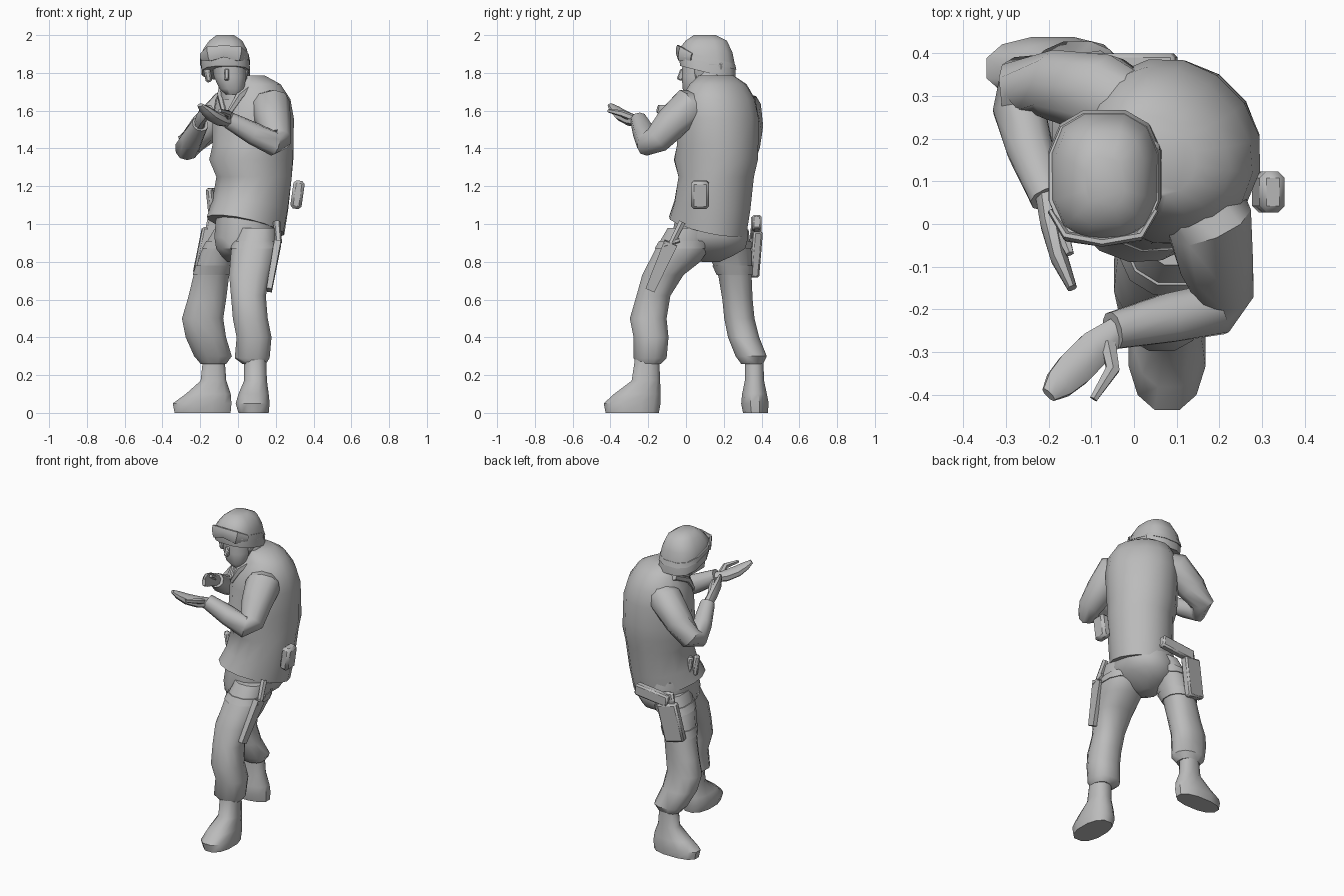
import bpy
import bmesh
from math import sin, cos, pi, radians
from mathutils import Vector, Matrix, Euler

if "Cube" in bpy.data.objects:
    bpy.data.objects.remove(bpy.data.objects["Cube"], do_unlink=True)

GREY = (0.5, 0.5, 0.5, 1.0)
material = bpy.data.materials.new("plain grey")
material.use_nodes = True
material.diffuse_color = GREY
material.node_tree.nodes["Principled BSDF"].inputs["Base Color"].default_value = GREY


def finish(name, bm, bevel=0, angle=45):
    """Turn a bmesh into a shaded object."""
    bmesh.ops.recalc_face_normals(bm, faces=bm.faces[:])
    mesh = bpy.data.meshes.new(name)
    bm.to_mesh(mesh)
    bm.free()
    obj = bpy.data.objects.new(name, mesh)
    bpy.context.collection.objects.link(obj)
    mesh.materials.append(material)
    if bevel:
        modifier = obj.modifiers.new("soft edges", "BEVEL")
        modifier.width = bevel
        modifier.segments = 1
    bpy.ops.object.select_all(action="DESELECT")
    obj.select_set(True)
    bpy.context.view_layer.objects.active = obj
    bpy.ops.object.shade_smooth_by_angle(angle=radians(angle))
    return obj


def skin(name, rings):
    """Bridge rings of points and cap both ends."""
    bm = bmesh.new()
    loops = [[bm.verts.new(point) for point in ring] for ring in rings]
    count = len(loops[0])
    for low, high in zip(loops, loops[1:]):
        for i in range(count):
            j = (i + 1) % count
            bm.faces.new((low[i], low[j], high[j], high[i]))
    bm.faces.new(loops[0][::-1])
    bm.faces.new(loops[-1])
    return finish(name, bm)


def oval(sides, power):
    """Unit outline, squarer as the power falls."""
    def bend(value):
        return (1 if value > 0 else -1) * abs(value) ** power
    turns = [2 * pi * (i + 0.5) / sides for i in range(sides)]
    return [(bend(cos(t)), bend(sin(t))) for t in turns]


def stack(name, rows, sides=12, power=0.85):
    """Level rings from rows of height, x range, y range and forward tilt."""
    rings = []
    for z, left, right, front, back, *tilt in rows:
        slope = tilt[0] if tilt else 0
        half_x, half_y = (right - left) / 2, (back - front) / 2
        rings.append([((left + right) / 2 + u * half_x,
                       (front + back) / 2 + v * half_y,
                       z - slope * v * half_y) for u, v in oval(sides, power)])
    return skin(name, rings)


def tube(name, rows, sides=10, power=0.9, axis="Z"):
    """Sweep along rows of x, y, z, half width and optional half height."""
    reference = Vector((axis == "X", axis == "Y", axis == "Z"))
    points = [Vector(row[:3]) for row in rows]
    rings = []
    for i, row in enumerate(rows):
        along = points[min(i + 1, len(rows) - 1)] - points[max(i - 1, 0)]
        side = along.cross(reference).normalized()
        up = side.cross(along).normalized()
        rings.append([points[i] + side * u * row[3] + up * v * row[-1]
                      for u, v in oval(sides, power)])
    return skin(name, rings)


def band(name, rows, low, high, pad=0.006):
    """Strap that follows a stacked part between two heights."""
    def at(height):
        for a, b in zip(rows, rows[1:]):
            if b[0] <= height <= a[0]:
                mix = (a[0] - height) / (a[0] - b[0])
                grow = (0, -pad, pad, -pad, pad)
                return [p + (q - p) * mix + g for p, q, g in zip(a, b, grow)]
    return stack(name, [at(high), at(low)])


def box(name, centre, size, turn=(0, 0, 0), bevel=0.01):
    bm = bmesh.new()
    rotation = Euler([radians(t) for t in turn]).to_matrix().to_4x4()
    place = Matrix.Translation(centre) @ rotation @ Matrix.Diagonal((*size, 1))
    bmesh.ops.create_cube(bm, size=1, matrix=place)
    return finish(name, bm, bevel, angle=30)


# Jacket, turned so the chest faces the front corner
jacket = [(.99, .04, .115, .19, .215, .27), (1.1, .065, .14, .195, .205, .15),
          (1.25, .085, .16, .2, .2), (1.34, .07, .158, .21, .232),
          (1.42, .08, .168, .215, .215), (1.56, .08, .17, .22, .21),
          (1.66, .08, .17, .21, .18), (1.74, .075, .17, .165, .13),
          (1.785, .05, .16, .1, .085)]
wide, deep = Vector((1, -1, 0)).normalized(), Vector((1, 1, 0)).normalized()
skin("jacket", [[Vector((x, y, z - tilt[0] * v * d if tilt else z))
                 + wide * u * w + deep * v * d for u, v in oval(16, 0.95)]
                for z, x, y, w, d, *tilt in jacket])
tube("collar_left", [(.08, .06, 1.74, .02), (.01, .01, 1.68, .022), (-.05, .01, 1.58, .015)], 6)
tube("collar_right", [(-.08, .24, 1.74, .02), (-.09, .12, 1.68, .022), (-.07, .03, 1.58, .015)], 6)

# Trousers
stack("trouser_seat", [(1.05, -.12, .21, -.06, .32), (.93, -.13, .21, -.08, .335),
                       (.87, -.12, .17, -.07, .32), (.83, -.09, .1, .0, .25),
                       (.8, -.06, .05, .08, .18)])
left_leg = [(.98, .0, .21, -.1, .15), (.86, -.04, .21, -.17, .12),
            (.8, -.045, .195, -.2, .08), (.73, -.05, .175, -.235, -.01),
            (.62, -.04, .15, -.265, -.08), (.5, -.03, .16, -.3, -.1),
            (.4, -.01, .18, -.28, -.09), (.29, -.02, .17, -.28, -.1),
            (.26, .02, .15, -.26, -.13)]
right_leg = [(.97, -.13, .08, .07, .335), (.85, -.2, .0, .11, .35),
             (.72, -.24, -.045, .17, .35), (.6, -.27, -.06, .19, .355),
             (.5, -.3, -.075, .2, .365), (.4, -.28, -.06, .22, .39),
             (.3, -.235, -.03, .26, .43), (.26, -.2, -.06, .29, .41)]
for side, rows in (("left", left_leg), ("right", right_leg)):
    stack(side + "_trouser_leg", rows)
    band(side + "_upper_strap", rows, .87, .91)
band("right_lower_strap", right_leg, .73, .78)

# Boots
stack("left_boot", [(0, .0, .165, -.43, -.14), (.05, -.015, .17, -.44, -.13),
                    (.1, .0, .165, -.385, -.13), (.17, .03, .155, -.29, -.135),
                    (.3, .03, .15, -.27, -.14)])
stack("right_boot", [(0, -.34, -.035, .3, .435), (.05, -.35, -.03, .29, .44),
                     (.1, -.28, -.035, .295, .43), (.17, -.2, -.06, .31, .415),
                     (.3, -.185, -.07, .31, .41)])

# Sleeves, shoulder to wrist
tube("left_sleeve", [(.12, .09, 1.62, .08), (.175, .01, 1.615, .105),
                     (.19, -.08, 1.53, .09), (.21, -.155, 1.445, .073),
                     (.19, -.2, 1.425, .065), (.08, -.22, 1.48, .06),
                     (-.05, -.25, 1.55, .045)])
tube("right_sleeve", [(.02, .26, 1.62, .08), (-.07, .3, 1.605, .1),
                      (-.18, .325, 1.5, .085), (-.26, .325, 1.42, .07),
                      (-.27, .27, 1.4, .063), (-.245, .18, 1.45, .057),
                      (-.2, .06, 1.53, .044)])

# Open hands
tube("left_palm", [(-.03, -.24, 1.54, .03, .03), (-.09, -.29, 1.55, .045, .032),
                   (-.14, -.34, 1.575, .046, .03), (-.175, -.375, 1.605, .038, .022),
                   (-.2, -.4, 1.63, .02, .01)], 8)
tube("left_thumb", [(-.06, -.28, 1.56, .02), (-.05, -.34, 1.585, .018),
                    (-.095, -.41, 1.6, .01)], 6)
tube("right_palm", [(-.205, .08, 1.52, .03, .03), (-.195, .0, 1.56, .026, .042),
                    (-.175, -.08, 1.59, .022, .042), (-.145, -.15, 1.61, .012, .022)], 8)
tube("right_thumb", [(-.19, .02, 1.56, .018), (-.165, -.03, 1.6, .016),
                     (-.15, -.07, 1.62, .01)], 6)

# Head and neck
stack("neck", [(1.66, -.09, .12, .02, .23), (1.84, -.11, .04, .05, .2)])
stack("face", [(1.685, -.065, .01, .0, .08), (1.715, -.1, .035, -.02, .12),
               (1.78, -.13, .045, -.025, .18), (1.9, -.15, .045, -.02, .22)])
box("nose", (-.06, -.025, 1.79), (.025, .03, .06), (-20, 0, 0), .006)

# Helmet with ear guards, goggles and their strap
helmet = [(1.8, -.195, .068, -.035, .268, .25), (1.86, -.2, .062, -.042, .265, .2),
          (1.92, -.188, .05, -.035, .25, .1), (1.97, -.155, .025, -.005, .22),
          (2.0, -.115, -.02, .04, .16)]
stack("helmet", helmet, power=0.75)
for x, lean in ((-.162, -10), (.035, 10)):
    box("ear_guard", (x, .12, 1.805), (.035, .15, .11), (0, lean, 0))
stack("goggle_strap", [(1.855, -.204, .066, -.045, .271, .25),
                       (1.885, -.202, .06, -.045, .263, .25)], power=0.75)
tube("goggles", [(-.195, .03, 1.885, .008, .02), (-.155, -.03, 1.9, .012, .042),
                 (-.075, -.042, 1.915, .012, .034), (.01, -.03, 1.9, .012, .042),
                 (.05, .03, 1.885, .008, .02)], 8)

# Belt gear
box("side_pouch", (.315, .075, 1.155), (.06, .095, .15), (0, 8, 0), .015)
for shift in (-.02, .02):
    box("magazine_pouch", (-.135 + shift / 2, .125 + shift, 1.125), (.035, .04, .13), (0, -8, 40))

# Thigh holster with sidearm
box("holster", (-.15, .365, .85), (.13, .05, .25), (-3, 12, 8))
box("holster_hanger", (-.13, .36, .98), (.08, .03, .12), (0, 10, 0))
box("sidearm_grip", (-.02, .375, 1.0), (.24, .05, .075), (0, -6, 0))

# Thigh knife in its sheath
tube("knife_sheath", [(.21, -.08, .9, .052, .025), (.165, -.19, .65, .036, .02)], 4, 1, "X")
tube("knife_guard", [(.215, -.115, .89, .013), (.215, -.035, .915, .013)], 6)
tube("knife_handle", [(.215, -.075, .9, .018), (.205, -.02, 1.01, .02)], 6, axis="X")
